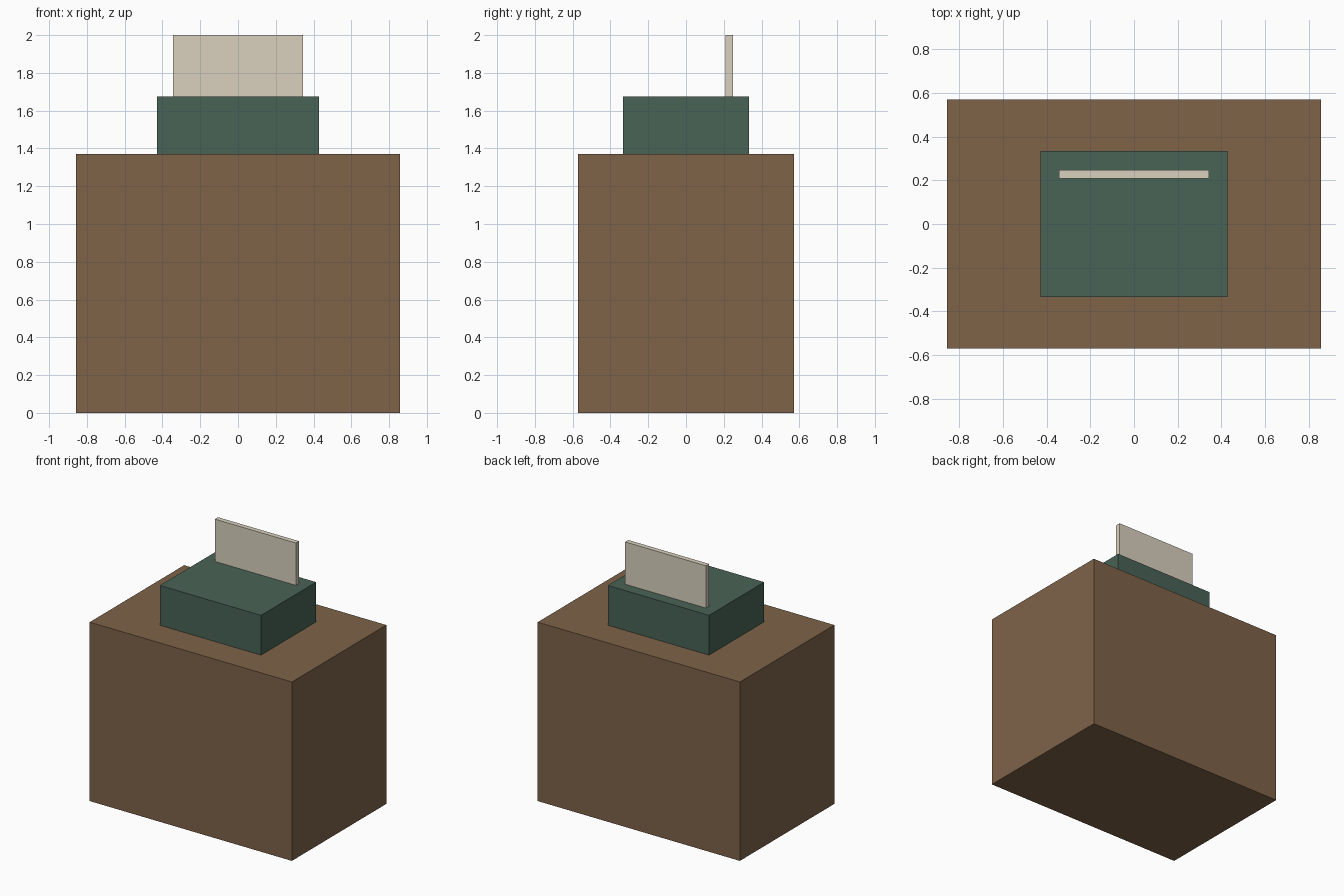
import bpy

if "Cube" in bpy.data.objects:
    bpy.data.objects.remove(bpy.data.objects["Cube"])


def box(name, center_y, size, bottom, color):
    """Axis-aligned box centred on x, resting at the given height."""
    bpy.ops.mesh.primitive_cube_add(size=1, location=(0, center_y, bottom + size[2] / 2))
    obj = bpy.context.object
    obj.name = name
    obj.scale = size
    bpy.ops.object.transform_apply(location=False, rotation=False, scale=True)
    mat = bpy.data.materials.new(name + "_color")
    mat.diffuse_color = (*color, 1)
    mat.use_nodes = True
    mat.node_tree.nodes["Principled BSDF"].inputs["Base Color"].default_value = mat.diffuse_color
    obj.data.materials.append(mat)
    return obj


DESK_TOP = 1.371
BODY_TOP = 1.676

# Large wooden base block
box("desk", 0, (1.714, 1.143, DESK_TOP), 0, (0.21, 0.125, 0.066))

# Green machine body on top
box("machine_body", 0, (0.857, 0.667, BODY_TOP - DESK_TOP), DESK_TOP, (0.066, 0.125, 0.093))

# Upright paper sheet near the back
box("paper_sheet", 0.2286, (0.686, 0.038, 2.0 - BODY_TOP), BODY_TOP, (0.70, 0.64, 0.52))
